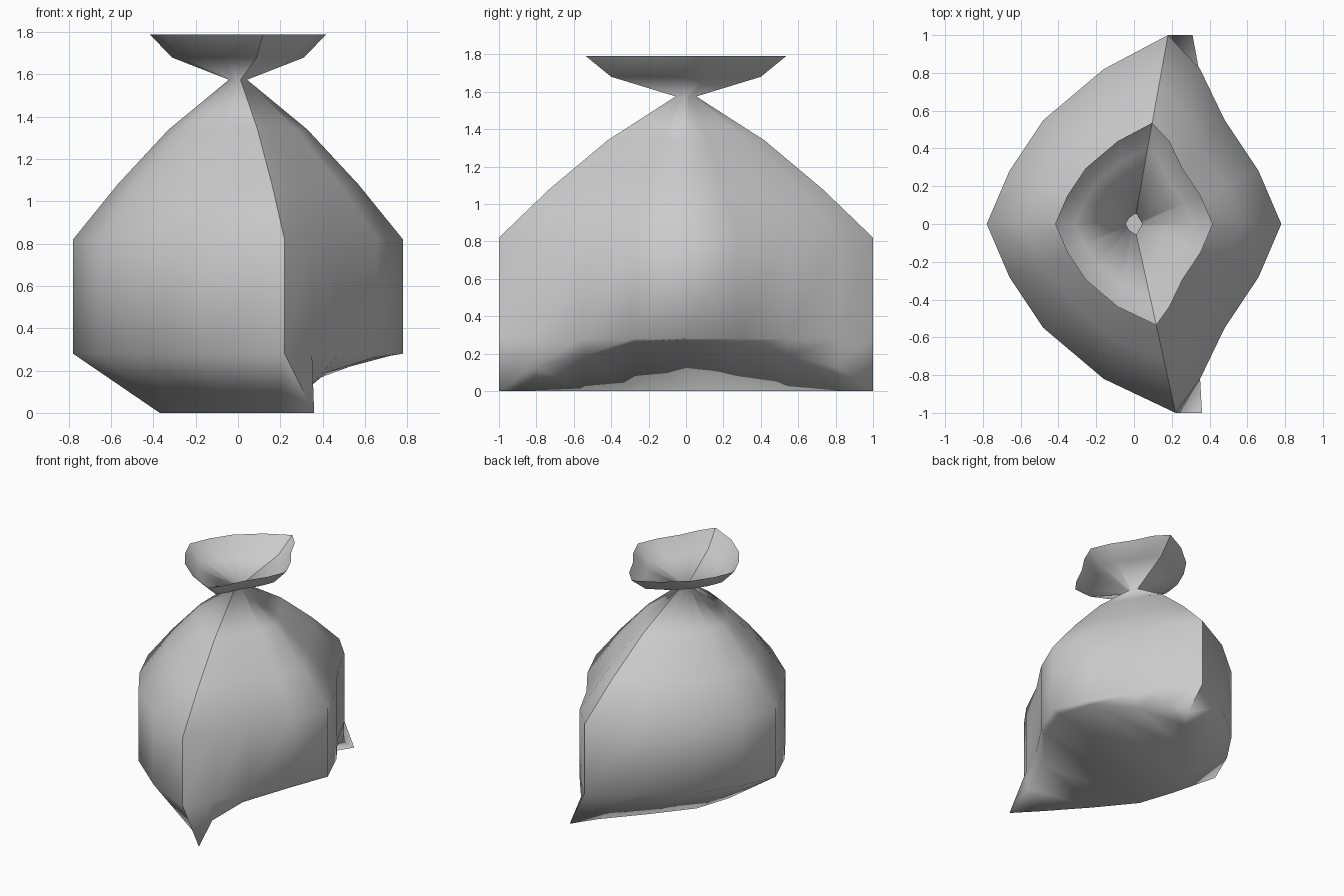
import bpy
import bmesh

cube = bpy.data.objects.get("Cube")
if cube:
    bpy.data.objects.remove(cube, do_unlink=True)

grey = bpy.data.materials.new("pale_grey_plastic")
grey.use_nodes = True
colour = (0.6, 0.6, 0.6, 1)
grey.diffuse_color = colour
grey.node_tree.nodes["Principled BSDF"].inputs["Base Color"].default_value = colour


def loop(front, back, left, right):
    """Closed loop from the front seam round the left (+x) side; sides mirror in y."""
    def side(pts):
        return [(x, -y, z) for x, y, z in pts] + [(x, y, z) for x, y, z in pts[-2::-1]]
    return [front] + side(left) + [back] + side(right)[::-1]


# Widest outline of the sack, a sixteen-sided lens with an off-centre seam
half = [(0.35, 0.82, 0), (0.48, 0.55, 0), (0.66, 0.28, 0), (0.78, 0, 0)]
mirror_half = [(-0.16, 0.82, 0)] + [(-x, y, z) for x, y, z in half[1:]]
outline = loop((0.22, -1, 0), (0.18, 1, 0), half, mirror_half)

# Bottom edge: flat on the ground on one side, tucked up on the other
bottom = loop(
    (0.36, -1, 0), (0.31, 1, 0),
    [(0.345, 0.81, 0.13), (0.42, 0.54, 0.19), (0.64, 0.27, 0.26), (0.72, 0, 0.27)],
    [(0.19, 0.82, 0), (-0.06, 0.54, 0), (-0.28, 0.27, 0), (-0.37, 0, 0)])

# Height and outline scale of each level, from belly through neck to open rim
levels = [(0.28, 1), (0.82, 1), (1.08, 0.73), (1.34, 0.42),
          (1.575, 0.055), (1.68, 0.4), (1.79, 0.535)]
rings = [bottom] + [[(x * s, y * s, z) for x, y, _ in outline] for z, s in levels]

bm = bmesh.new()
rows = [[bm.verts.new(p) for p in ring] for ring in rings]
n = len(outline)

# Walls
for low, high in zip(rows, rows[1:]):
    for i in range(n):
        j = (i + 1) % n
        bm.faces.new((low[i], low[j], high[j], high[i]))

# Underside, strips running across the sack
base = rows[0]
for i in range(n // 2):
    ends = [base[i], base[-i % n], base[n - i - 1], base[i + 1]]
    bm.faces.new(list(dict.fromkeys(ends)))

# Smooth surface with sharp front and back seams
for face in bm.faces:
    face.smooth = True
for low, high in zip(rows, rows[1:]):
    for i in (0, n // 2):
        bm.edges.get((low[i], high[i])).smooth = False

mesh = bpy.data.meshes.new("tied_sack")
bm.to_mesh(mesh)
bm.free()
mesh.materials.append(grey)
sack = bpy.data.objects.new("tied_sack", mesh)
bpy.context.collection.objects.link(sack)
